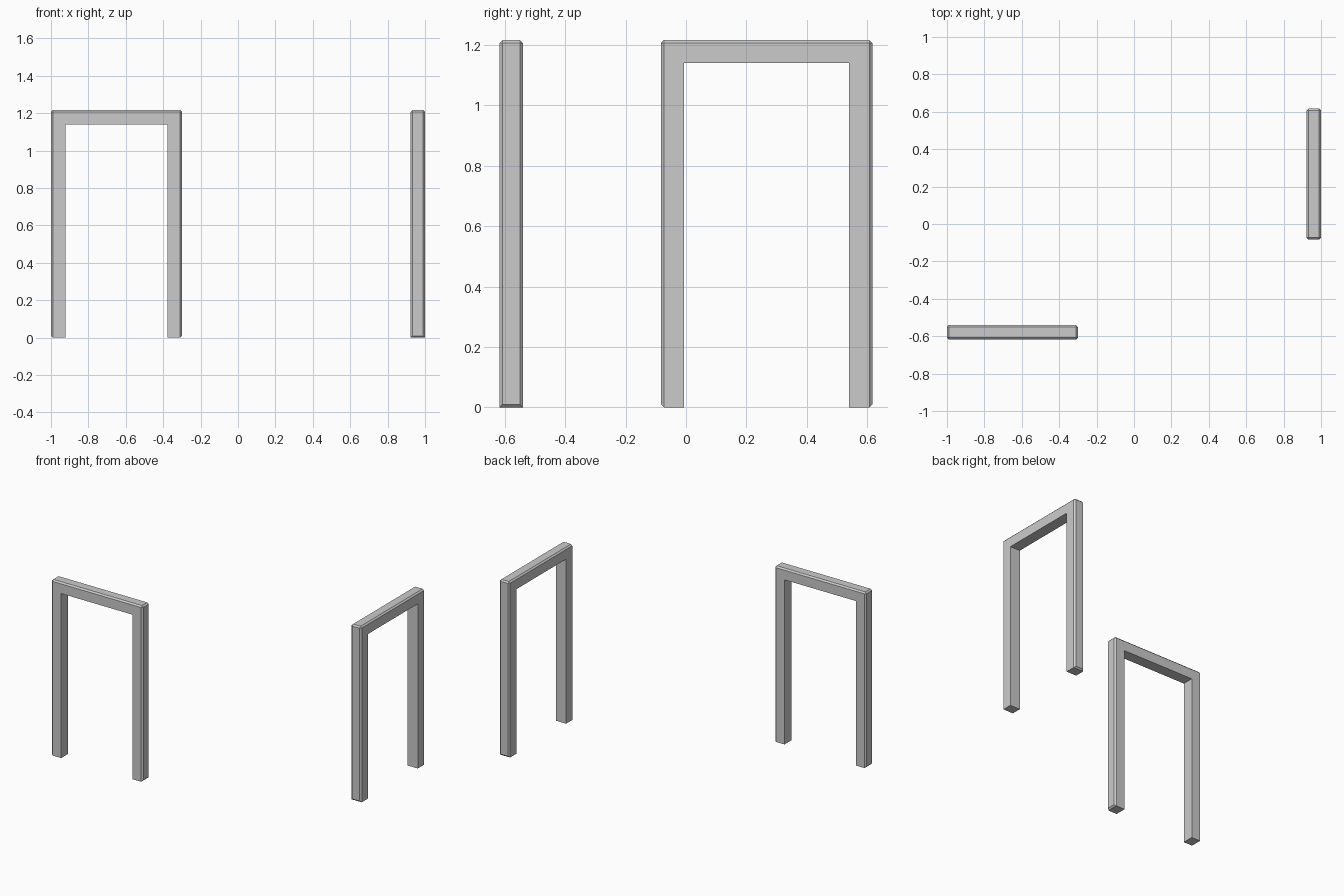
import bpy, bmesh, math

if "Cube" in bpy.data.objects:
    bpy.data.objects.remove(bpy.data.objects["Cube"])

WIDTH, HEIGHT, BAR, BEVEL = 0.70, 1.217, 0.077, 0.01


def leg_frame(name, location, angle):
    """Inverted-U frame of square bar, outer edges chamfered, inner edges sharp."""
    h, i, t = WIDTH / 2, WIDTH / 2 - BAR, HEIGHT - BAR
    profile = [(-h, 0), (-i, 0), (-i, t), (i, t), (i, 0), (h, 0), (h, HEIGHT), (-h, HEIGHT)]
    bm = bmesh.new()
    face = bm.faces.new([bm.verts.new((x, -BAR / 2, z)) for x, z in profile])
    ext = bmesh.ops.extrude_face_region(bm, geom=[face])
    verts = [v for v in ext["geom"] if isinstance(v, bmesh.types.BMVert)]
    bmesh.ops.translate(bm, verts=verts, vec=(0, BAR, 0))
    bmesh.ops.recalc_face_normals(bm, faces=bm.faces[:])

    # chamfer every edge around the outer sides and the top
    outer = [f for f in bm.faces
             if abs(f.normal.y) < 0.5
             and (all(abs(abs(v.co.x) - h) < 1e-5 for v in f.verts)
                  or all(abs(v.co.z - HEIGHT) < 1e-5 for v in f.verts))]
    edges = list({e for f in outer for e in f.edges})
    bmesh.ops.bevel(bm, geom=edges, offset=BEVEL, segments=1, profile=0.5, affect='EDGES')

    mesh = bpy.data.meshes.new(name)
    bm.to_mesh(mesh)
    bm.free()
    obj = bpy.data.objects.new(name, mesh)
    obj.location = location
    obj.rotation_euler.z = angle
    bpy.context.collection.objects.link(obj)
    return obj


# front-left frame faces the front, right frame is turned a quarter
leg_frame("front_leg_frame", (-0.65, -0.579, 0), 0)
leg_frame("side_leg_frame", (0.9615, 0.267, 0), math.radians(90))
